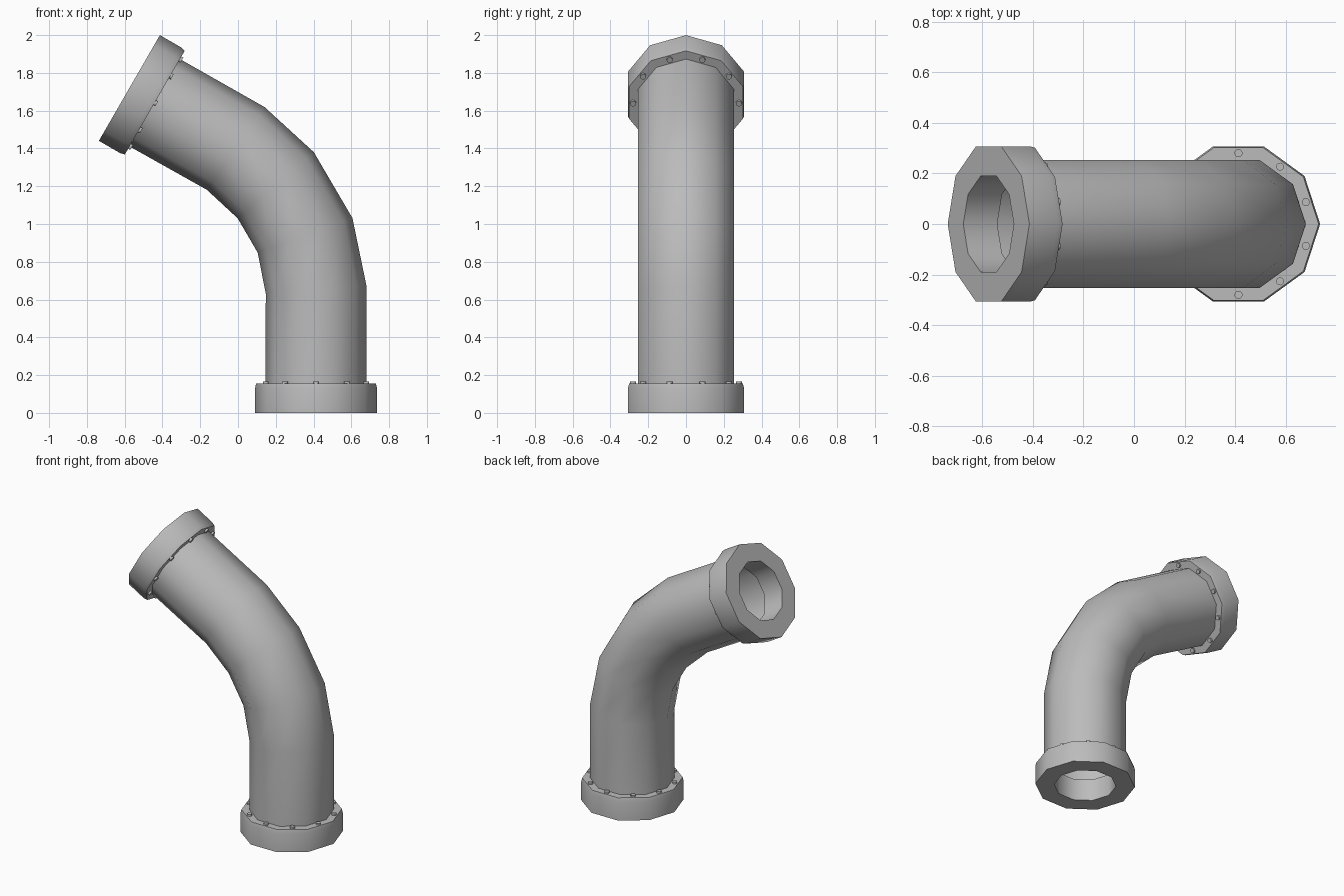
import bpy, bmesh
from math import sin, cos, radians, tau
from mathutils import Matrix, Vector

if "Cube" in bpy.data.objects:
    bpy.data.objects.remove(bpy.data.objects["Cube"])

SIDES = 10
COLLAR_H = 0.155
BOLT_R = 0.28

grey = bpy.data.materials.new("pipe grey")
grey.use_nodes = True
grey.diffuse_color = (0.5, 0.5, 0.5, 1)
grey.node_tree.nodes["Principled BSDF"].inputs["Base Color"].default_value = grey.diffuse_color


def ring(bm, radius, centre, tilt=0):
    """Polygon ring whose local x axis is tilted up by an angle in degrees."""
    t = radians(tilt)
    across = Vector((cos(t), 0, sin(t)))
    side = Vector((0, 1, 0))
    return [bm.verts.new(Vector(centre) + radius * (cos(a) * across + sin(a) * side))
            for a in (tau * i / SIDES for i in range(SIDES))]


def bridge(bm, a, b):
    for i in range(SIDES):
        j = (i + 1) % SIDES
        bm.faces.new((a[i], a[j], b[j], b[i]))


def finish(bm, name, matrix=None, smooth=True):
    mesh = bpy.data.meshes.new(name)
    bm.to_mesh(mesh)
    bm.free()
    mesh.materials.append(grey)
    obj = bpy.data.objects.new(name, mesh)
    bpy.context.collection.objects.link(obj)
    if matrix:
        obj.matrix_world = matrix
    if smooth:
        bpy.ops.object.select_all(action='DESELECT')
        obj.select_set(True)
        bpy.context.view_layer.objects.active = obj
        bpy.ops.object.shade_smooth_by_angle(angle=radians(40))
    return obj


# Bent tube: x, z and tilt of each section
path = [(0.413, COLLAR_H, 0), (0.413, 0.655, 5), (0.355, 0.94, 20),
        (0.2, 1.205, 41), (-0.012, 1.4, 55), (-0.441, 1.642, 60)]
bm = bmesh.new()
rings = [ring(bm, 0.267, (x, 0, z), tilt) for x, z, tilt in path]
for a, b in zip(rings, rings[1:]):
    bridge(bm, a, b)
finish(bm, "bent_pipe")


def collar(prefix, matrix):
    # Ring-shaped collar with a through hole, slightly tapered at the pipe side
    bm = bmesh.new()
    profile = [(0.2, 0), (0.323, 0), (0.323, 0.13), (0.317, COLLAR_H), (0.2, COLLAR_H)]
    loops = [ring(bm, r, (0, 0, z)) for r, z in profile]
    for a, b in zip(loops, loops[1:] + loops[:1]):
        bridge(bm, a, b)
    bmesh.ops.recalc_face_normals(bm, faces=bm.faces)
    finish(bm, prefix + "_collar", matrix)

    # Bolt heads centred on each side of the collar
    bm = bmesh.new()
    for i in range(SIDES):
        a = tau * (i + 0.5) / SIDES
        place = Matrix.Translation((BOLT_R * cos(a), BOLT_R * sin(a), COLLAR_H + 0.003))
        bmesh.ops.create_cone(bm, cap_ends=True, segments=10, radius1=0.016,
                              radius2=0.016, depth=0.018, matrix=place)
    finish(bm, prefix + "_bolts", matrix)


collar("lower", Matrix.Translation((0.413, 0, 0)))
collar("upper", Matrix.Translation((-0.575, 0, 1.72)) @ Matrix.Rotation(radians(120), 4, 'Y'))
